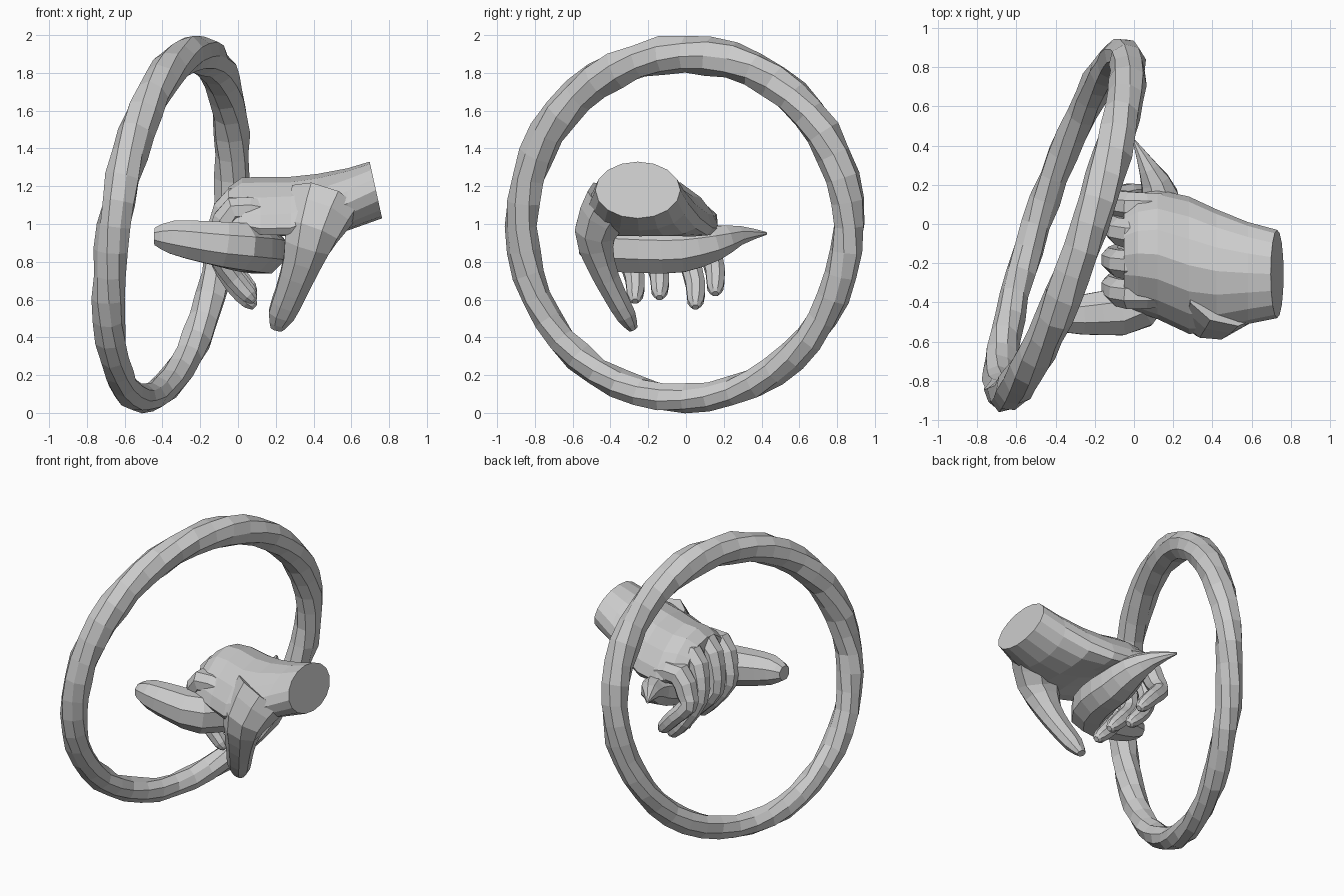
import bpy, math, random
from mathutils import Vector

if "Cube" in bpy.data.objects:
    bpy.data.objects.remove(bpy.data.objects["Cube"])

random.seed(4)


def mesh_object(name, verts, faces):
    me = bpy.data.meshes.new(name)
    me.from_pydata([tuple(v) for v in verts], [], faces)
    me.update()
    ob = bpy.data.objects.new(name, me)
    bpy.context.collection.objects.link(ob)
    return ob


def skin(name, rings, closed=False):
    """Bridge equal-sized rings of points; cap both ends unless closed."""
    n, m = len(rings[0]), len(rings)
    verts = [p for r in rings for p in r]
    faces = []
    for i in range(m if closed else m - 1):
        a, b = i * n, ((i + 1) % m) * n
        for j in range(n):
            k = (j + 1) % n
            faces.append((a + j, a + k, b + k, b + j))
    if not closed:
        faces.append(tuple(reversed(range(n))))
        faces.append(tuple(range((m - 1) * n, m * n)))
    return mesh_object(name, verts, faces)


def refine(pts):
    """Insert Catmull-Rom midpoints between control points (x, y, z, radius)."""
    out = []
    for i in range(len(pts) - 1):
        p = [pts[max(i - 1, 0)], pts[i], pts[i + 1], pts[min(i + 2, len(pts) - 1)]]
        out.append(p[1])
        out.append(tuple((9 * (b + c) - a - d) / 16 for a, b, c, d in zip(*p)))
    return out + [pts[-1]]


def limb(name, pts, sides=8, side_hint=(0, 1, 0), flat=1.0):
    """Tapered tube through (x, y, z, radius) points."""
    pts = refine(pts)
    rings = []
    for i, p in enumerate(pts):
        c = Vector(p[:3])
        t = (Vector(pts[min(i + 1, len(pts) - 1)][:3]) - Vector(pts[max(i - 1, 0)][:3])).normalized()
        h = Vector(side_hint)
        u = (h - t * h.dot(t)).normalized()
        w = t.cross(u)
        rings.append([c + p[3] * (u * math.cos(a) + w * flat * math.sin(a))
                      for a in (2 * math.pi * (j + 0.5) / sides for j in range(sides))])
    return skin(name, rings)


# Tilted hoop with a lumpy, twisted low-poly surface, a little thicker at the top
normal = Vector((1, -0.35, -0.15)).normalized()
hoop = []
for i in range(44):
    a = 2 * math.pi * i / 44
    y, z = 0.865 * math.cos(a), 0.912 * math.sin(a)
    c = Vector((-0.36 + 0.345 * y + 0.15 * z, y - 0.005, 0.988 + z))
    out = (c - Vector((-0.36, 0, 0.988))).normalized()
    ring = []
    for j in range(8):
        b = 2 * math.pi * (j + i * 8 / 44) / 8
        r = 0.09 + 0.012 * math.sin(a) + random.uniform(-0.01, 0.007)
        ring.append(c + r * (out * math.cos(b) + normal * math.sin(b)))
    hoop.append(ring)
# the twist adds up to exactly one side, so the last ring joins one side over
hoop.append([hoop[0][(j + 8) % 8] for j in range(8)])
skin("hoop", hoop[:-1], closed=True) if (44 * 8 / 44) % 8 == 0 else skin("hoop", hoop)

# Palm and wrist: x, y centre, z centre, half width, half height, droop of sides
palm = [(0.73, -0.255, 1.18, 0.225, 0.15, 0.0),
        (0.58, -0.25, 1.13, 0.26, 0.165, 0.02),
        (0.42, -0.24, 1.10, 0.315, 0.165, 0.07),
        (0.28, -0.21, 1.10, 0.35, 0.15, 0.12),
        (0.12, -0.155, 1.115, 0.33, 0.135, 0.14),
        (0.02, -0.15, 1.125, 0.30, 0.12, 0.13),
        (-0.05, -0.16, 1.11, 0.26, 0.085, 0.11)]
rings = []
for x, yc, zc, w, h, d in palm:
    ring = []
    for j in range(16):
        a = 2 * math.pi * j / 16
        c, s = math.cos(a), math.sin(a)
        tilt = -0.033 * s if x > 0.7 else 0
        ring.append((x + tilt, yc + w * c, zc + h * s - d * c * c))
    rings.append(ring)
skin("palm_and_wrist", rings)

# Four curled fingers: knuckle y, middle y, tip y, tip z, knuckle drop
fingers = [(-0.36, -0.31, -0.27, 0.62, 0.06), (-0.21, -0.17, -0.14, 0.64, 0.01),
           (-0.05, 0.01, 0.05, 0.59, 0.03), (0.09, 0.13, 0.155, 0.66, 0.11)]
for n, (ky, my, ty, tz, drop) in enumerate(fingers):
    limb("finger_%d" % (n + 1), [
        (0.14, ky, 1.12 - drop, 0.07), (-0.02, ky, 1.13 - drop, 0.08),
        (-0.09, (ky + my) / 2, 1.01 - drop, 0.07), (-0.105, my, 0.84, 0.06),
        (-0.02, ty, tz + 0.09, 0.055), (0.06, ty, tz, 0.045), (0.09, ty, tz - 0.03, 0.018)])

# Thumb hanging down at the front, broad where it leaves the palm
limb("thumb", [
    (0.46, -0.39, 1.12, 0.20), (0.39, -0.48, 0.96, 0.155), (0.34, -0.455, 0.80, 0.11),
    (0.28, -0.385, 0.64, 0.088), (0.23, -0.32, 0.52, 0.075), (0.205, -0.28, 0.445, 0.035)],
    side_hint=(1, 0, 0), flat=0.75)

# Curved, pointed grip bar held in the hand
limb("curved_grip", [
    (-0.44, -0.46, 0.935, 0.05), (-0.35, -0.465, 0.93, 0.095), (-0.17, -0.455, 0.905, 0.12),
    (0.01, -0.42, 0.88, 0.135), (0.11, -0.22, 0.865, 0.135), (0.13, -0.02, 0.865, 0.13),
    (0.13, 0.15, 0.90, 0.10), (0.075, 0.28, 0.94, 0.055), (0.0, 0.425, 0.95, 0.008)],
    side_hint=(0, 0, 1))
